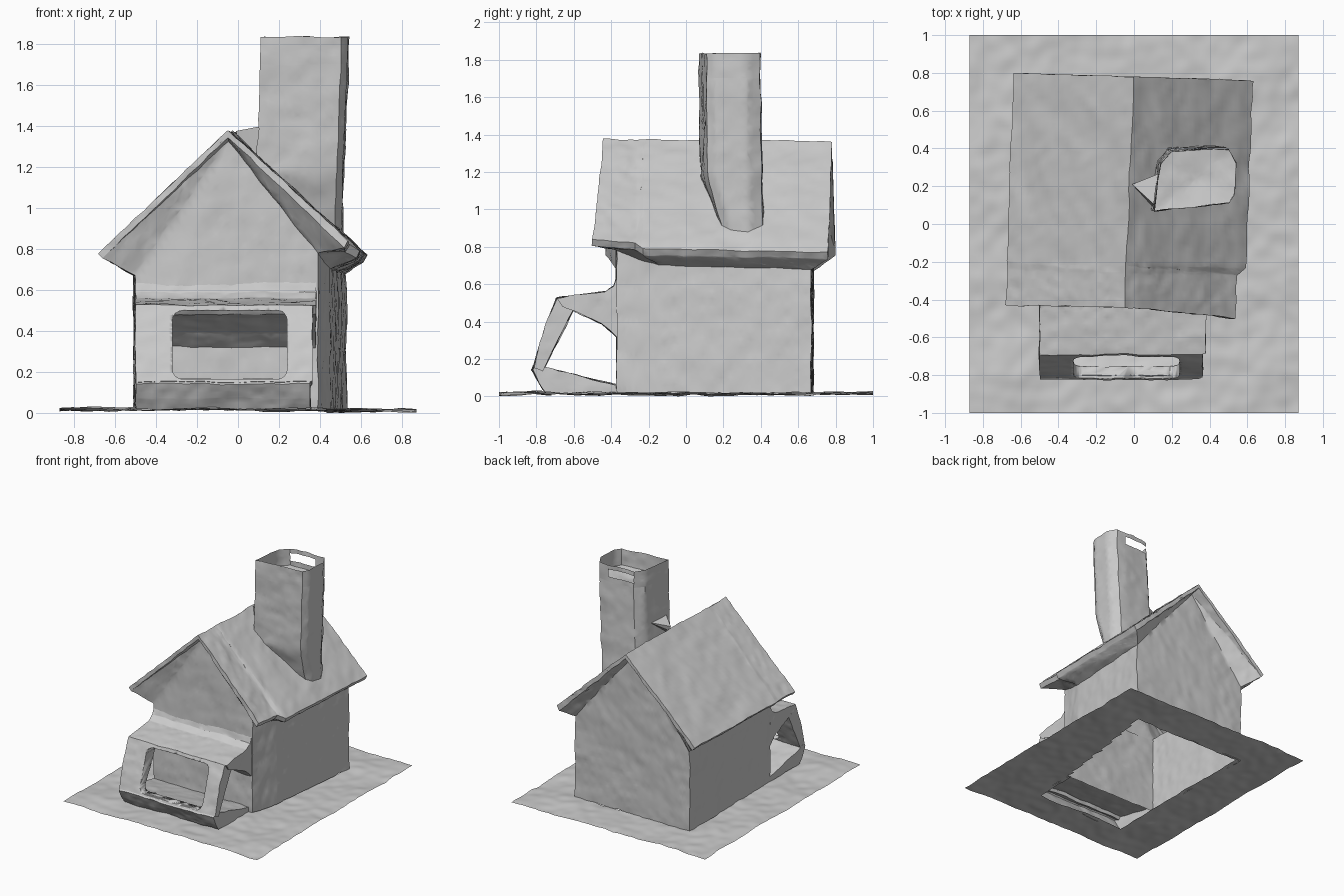
import bpy, bmesh, math
from mathutils import Vector, noise

if "Cube" in bpy.data.objects:
    bpy.data.objects.remove(bpy.data.objects["Cube"])


def weather(bm, size=0.05, amp=0.010):
    """Refine to small triangles and roughen the surface slightly."""
    for _ in range(7):
        bmesh.ops.triangulate(bm, faces=bm.faces[:])
        long_edges = [e for e in bm.edges if e.calc_length() > size]
        if not long_edges:
            break
        bmesh.ops.subdivide_edges(bm, edges=long_edges, cuts=1)
    bmesh.ops.triangulate(bm, faces=bm.faces[:])
    for v in bm.verts:
        v.co += noise.noise_vector(v.co * 6) * amp * .7 + noise.noise_vector(v.co * 17) * amp * .5


def finish(name, bm, angle=40):
    bmesh.ops.recalc_face_normals(bm, faces=bm.faces[:])
    me = bpy.data.meshes.new(name)
    bm.to_mesh(me)
    bm.free()
    me.shade_smooth()
    me.set_sharp_from_angle(angle=math.radians(angle))
    ob = bpy.data.objects.new(name, me)
    bpy.context.collection.objects.link(ob)
    return ob


def prism(name, profile, x0, x1, open_side=None):
    """Extrude a (y, z) profile along x, optionally leaving one side open."""
    bm = bmesh.new()
    a = [bm.verts.new((x0, y, z)) for y, z in profile]
    b = [bm.verts.new((x1, y, z)) for y, z in profile]
    n = len(profile)
    bm.faces.new(a)
    bm.faces.new(b)
    for i in range(n):
        if i != open_side:
            j = (i + 1) % n
            bm.faces.new((a[i], a[j], b[j], b[i]))
    weather(bm)
    return finish(name, bm)


# House shell: roof, tapered soffits and walls, open underneath
# each station: left eave, ridge, right eave, left wall (x, y), right wall (x, y, top z)
stations = [
    ((-.68, -.43, .78), (-.05, -.44, 1.38), (.54, -.50, .84), (-.50, -.37), (.39, -.37, .78)),
    ((-.67, -.24, .78), (-.045, -.26, 1.375), (.54, -.27, .82), (-.50, -.25), (.42, -.25, .73)),
    ((-.67, -.20, .78), (-.04, -.22, 1.375), (.595, -.23, .79), (-.50, -.15), (.45, -.14, .70)),
    ((-.64, .80, .78), (0, .78, 1.365), (.63, .76, .77), (-.51, .68), (.53, .67, .68)),
]
bm = bmesh.new()
rings = []
for L, M, R, wl, wr in stations:
    pts = [(*wl, .02), (*wl, .67), (L[0] + .02, L[1], L[2] - .025), L, M, R,
           (R[0] - .02, R[1], R[2] - .035), wr, (wr[0], wr[1], .02)]
    rings.append([bm.verts.new(p) for p in pts])
for r, s in zip(rings, rings[1:]):
    for i in range(8):
        bm.faces.new((r[i], r[i + 1], s[i + 1], s[i]))
for r, y in ((rings[0], -.38), (rings[-1], .69)):
    rx, ry, rz = r[4].co
    rim = bm.verts.new((rx, ry, rz - .035))
    apex = bm.verts.new((rx, y, rz - .055))
    for f in ((r[2], r[3], r[4], rim), (rim, r[4], r[5], r[6]), (r[1], r[2], rim, apex),
              (apex, rim, r[6], r[7]), (r[0], r[1], apex, r[7], r[8])):
        bm.faces.new(f)
weather(bm)
finish("house_shell", bm)

# Chimney: single-walled stack standing on the right roof slope
foot = [(.11, .07), (.20, .08), (.36, .095), (.50, .11), (.53, .16), (.54, .32), (.50, .395),
        (.42, .40), (.20, .385), (.145, .32), (.125, .20)]
levels = [0, .2, .4, .7, 1]


def stack_point(x, y, t, top=1.70):
    """Point on the stack wall, t running from roof slope to cap."""
    xx = x - (.02 if x < .45 else .03) * (1 - t)
    base = 1.345 - xx * .94
    z = base + (top - base) * t
    if y < .2:
        y += min(.08, max(0, 1.15 - z) * .4)
    elif y > .3:
        y += .015 * (1 - t)
    return (xx, y, z)


bm = bmesh.new()
rows = [[bm.verts.new(stack_point(x, y, t)) for x, y in foot] for t in levels]
rows += [[bm.verts.new((x, y, z)) for x, y in foot] for z in (1.74, 1.80, 1.835)]
n = len(foot)
for k, (r, s) in enumerate(zip(rows, rows[1:])):
    for i in range(n):
        if k == 5 and i == 7:      # gap in the back wall below the rim
            continue
        j = (i + 1) % n
        bm.faces.new((r[i], r[j], s[j], s[i]))
cap = bm.verts.new((.33, .24, 1.68))
for i in range(n):
    bm.faces.new((rows[4][i], rows[4][(i + 1) % n], cap))
weather(bm)
finish("chimney", bm)

# Small flashing between chimney and ridge
bm = bmesh.new()
for p in ((-.01, .21, 1.375), (.12, .09, 1.40), (.14, .27, 1.39), (.11, .08, 1.24), (.0, .2, 1.33)):
    bm.verts.new(p)
bmesh.ops.convex_hull(bm, input=bm.verts[:])
finish("chimney_flashing", bm)

# Porch canopy, wedge shaped underneath
prism("porch_canopy", [(-.365, .65), (-.385, .59), (-.43, .56), (-.69, .525), (-.66, .48),
                       (-.60, .465), (-.45, .39), (-.37, .32)], -.50, .38)

# Leaning porch front with a rounded opening
frame = prism("porch_front", [(-.69, .525), (-.75, .38), (-.82, .15), (-.77, .13), (-.60, .46)],
              -.50, .365)
bm = bmesh.new()
bmesh.ops.create_cube(bm, size=1)
for v in bm.verts:
    v.co = Vector((v.co.x * .56 - .04, v.co.y * .5 - .80, v.co.z * .335 + .332))
uprights = [e for e in bm.edges if abs(e.verts[0].co.y - e.verts[1].co.y) > .1]
bmesh.ops.bevel(bm, geom=uprights, offset=.05, segments=4, affect='EDGES', profile=.5)
cutter = finish("opening_cutter", bm)
cutter.hide_render = True
cutter.hide_viewport = True
mod = frame.modifiers.new("opening", 'BOOLEAN')
mod.operation = 'DIFFERENCE'
mod.solver = 'EXACT'
mod.object = cutter

# Porch sill and floor, open underneath
prism("porch_floor", [(-.37, .02), (-.75, .02), (-.785, .07), (-.825, .14), (-.80, .165),
                      (-.72, .145), (-.37, .06)], -.50, .355, open_side=0)

# Uneven base sheet with a gap below house and porch
bm = bmesh.new()
bmesh.ops.create_grid(bm, x_segments=87, y_segments=100, size=1)
for v in bm.verts:
    v.co.x *= .87


def inside(c):
    """True below the house and porch."""
    right = .37 + (c.y + .36) * .14 if c.y > -.36 else .33
    return -.73 < c.y < .66 and -.48 < c.x < right


bmesh.ops.delete(bm, geom=[f for f in bm.faces if inside(f.calc_center_median())],
                 context='FACES')
for v in bm.verts:
    p = v.co * 3
    v.co.z = .028 + .016 * noise.noise(p) + .008 * noise.noise(p * 4) - .004 * v.co.x
low = min(v.co.z for v in bm.verts)
for v in bm.verts:
    v.co.z -= low
finish("base_sheet", bm)
